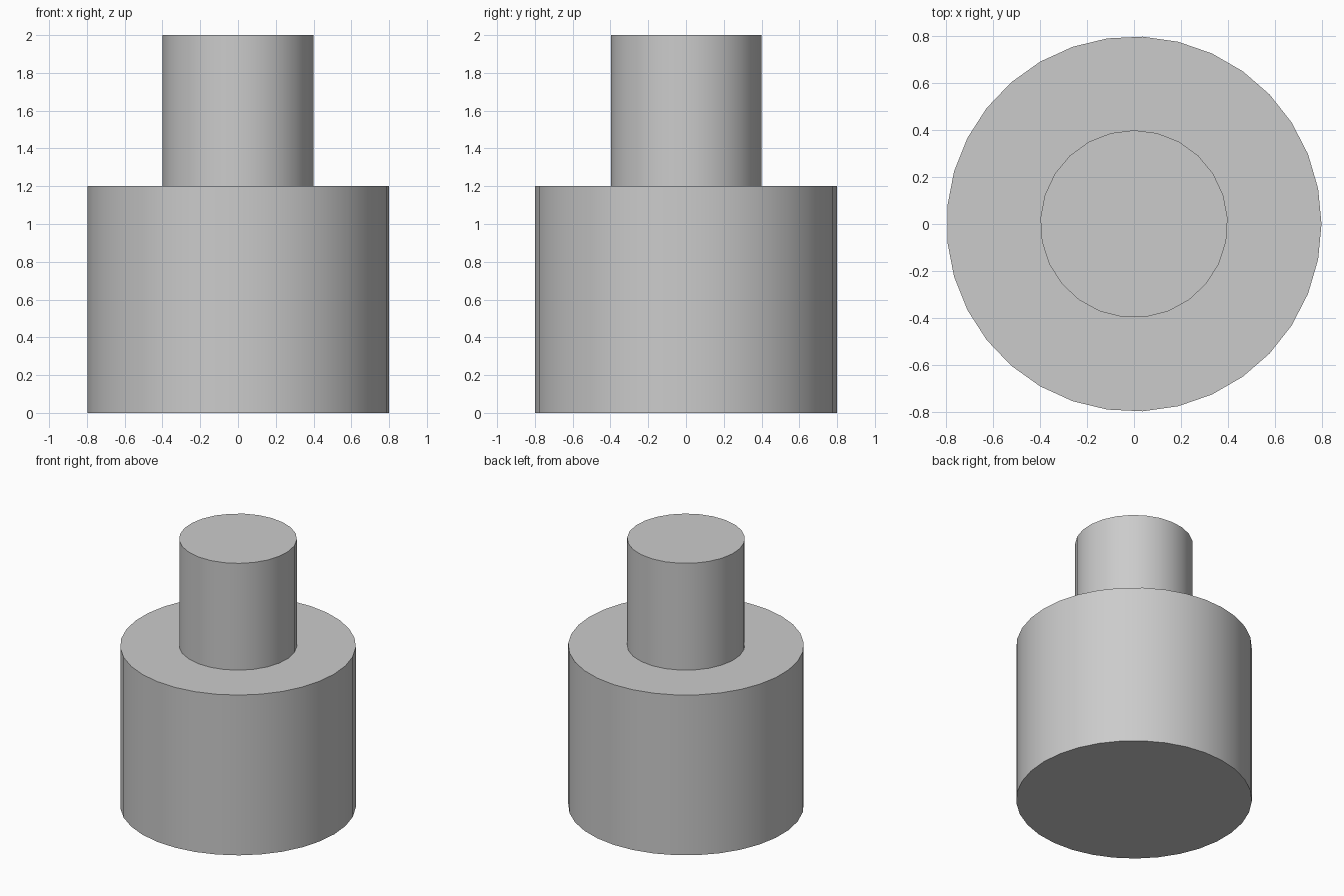
import bpy
import math

cube = bpy.data.objects.get("Cube")
if cube:
    bpy.data.objects.remove(cube, do_unlink=True)

# Single plain grey for the whole model
grey = bpy.data.materials.new("plain_grey")
grey.use_nodes = True
colour = (0.6, 0.6, 0.6, 1)
grey.diffuse_color = colour
grey.node_tree.nodes["Principled BSDF"].inputs["Base Color"].default_value = colour


def cylinder(name, radius, bottom, top, sides, turn):
    """Upright smooth-sided cylinder with its first corner turned to an angle from +x."""
    bpy.ops.mesh.primitive_cylinder_add(
        vertices=sides, radius=radius, depth=top - bottom,
        location=(0, 0, (bottom + top) / 2))
    obj = bpy.context.object
    obj.name = name
    # The primitive starts with a corner on +y
    obj.rotation_euler.z = turn - math.pi / 2
    bpy.ops.object.transform_apply(location=False, rotation=True, scale=False)
    obj.data.materials.append(grey)
    bpy.ops.object.shade_smooth_by_angle(angle=math.radians(30))
    return obj


# Wide base and narrow post standing on it
cylinder("base", 0.8, 0, 1.2, 33, 0)
cylinder("post", 0.4, 1.2, 2, 25, math.pi / 2)
